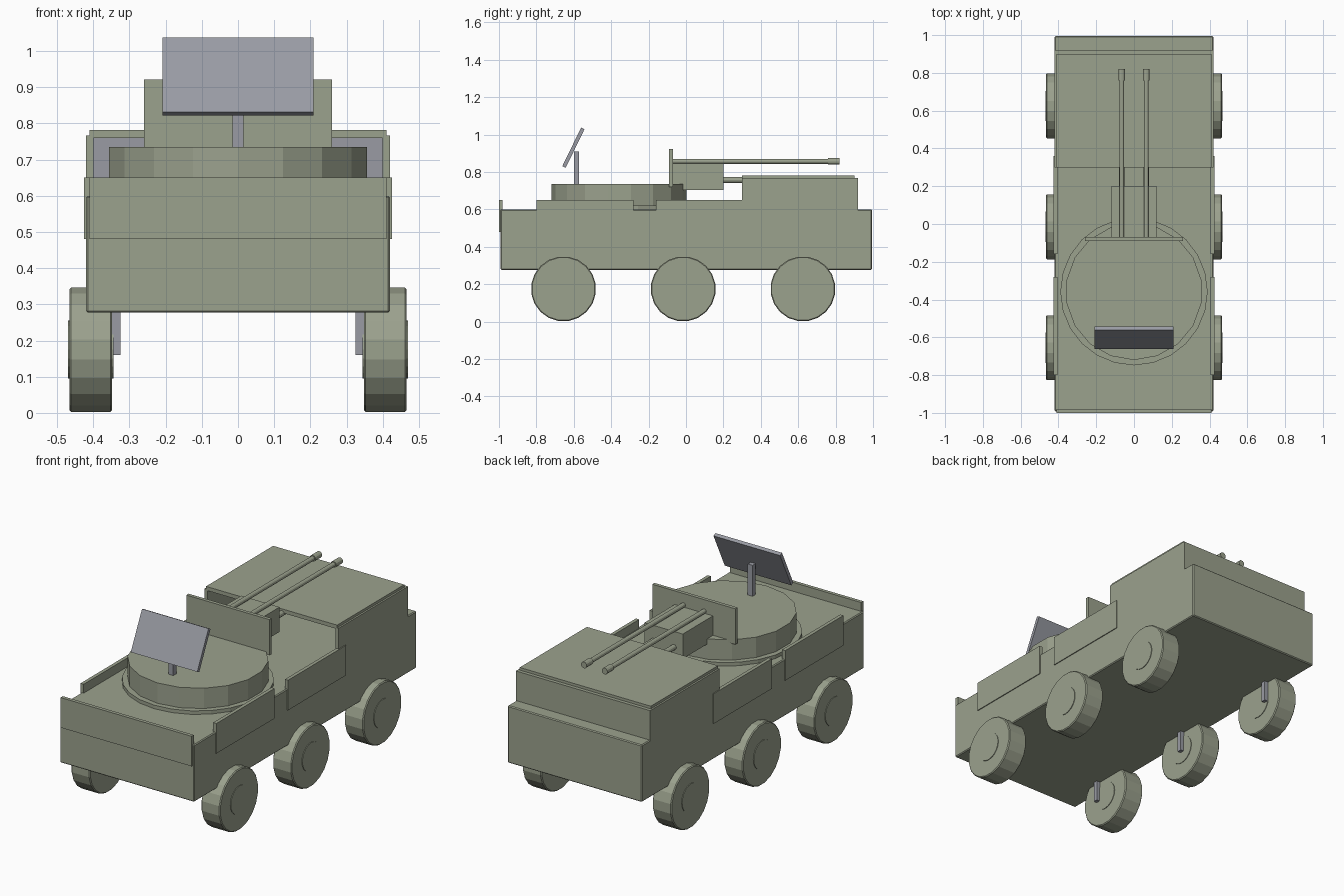
import bpy, math
from mathutils import Matrix

if "Cube" in bpy.data.objects:
    bpy.data.objects.remove(bpy.data.objects["Cube"])


def material(name, rgb):
    m = bpy.data.materials.new(name)
    m.diffuse_color = (*rgb, 1)
    m.use_nodes = True
    m.node_tree.nodes["Principled BSDF"].inputs["Base Color"].default_value = m.diffuse_color
    return m


OLIVE = material("olive_paint", (0.33, 0.36, 0.27))
STEEL = material("grey_steel", (0.32, 0.33, 0.37))


def finish(name, mat, bevel):
    o = bpy.context.object
    o.name = name
    o.data.materials.append(mat)
    if bevel:
        b = o.modifiers.new("bevel", 'BEVEL')
        b.width, b.segments = bevel, 1
    return o


def box(name, x, y, z, mat=OLIVE, bevel=0):
    """Box from (min, max) ranges on each axis."""
    bpy.ops.mesh.primitive_cube_add(size=1)
    o = finish(name, mat, bevel)
    o.data.transform(Matrix.Diagonal((x[1] - x[0], y[1] - y[0], z[1] - z[0], 1)))
    o.location = [(r[0] + r[1]) / 2 for r in (x, y, z)]
    return o


def cyl(name, r, depth, loc, axis='Z', sides=18, mat=OLIVE, bevel=0, turn=0):
    bpy.ops.mesh.primitive_cylinder_add(radius=r, depth=depth, vertices=sides)
    o = finish(name, mat, bevel)
    o.data.transform(Matrix.Rotation(turn, 4, 'Z'))
    if axis == 'X':
        o.data.transform(Matrix.Rotation(math.pi / 2, 4, 'Y'))
    elif axis == 'Y':
        o.data.transform(Matrix.Rotation(math.pi / 2, 4, 'X'))
    o.location = loc
    return o


def span(side, a, b):
    """Mirror an x range to the given side."""
    return sorted((side * a, side * b))


# Hull and raised front plate
box("hull", (-0.42, 0.42), (-0.992, 0.995), (0.277, 0.60), bevel=0.005)
box("front_plate", (-0.41, 0.41), (-1.0, -0.98), (0.48, 0.65))

# Open-fronted rear compartment
box("compartment_roof", (-0.41, 0.41), (0.30, 0.90), (0.76, 0.782))
box("compartment_rear_wall", (-0.42, 0.42), (0.90, 0.92), (0.59, 0.767))
box("compartment_bulkhead", (-0.40, 0.40), (0.88, 0.90), (0.59, 0.765), STEEL)

for s, side in ((-1, "left"), (1, "right")):
    box(side + "_compartment_wall", span(s, 0.40, 0.42), (0.30, 0.91), (0.59, 0.767))
    # Side armour panels
    box(side + "_front_panel", span(s, 0.405, 0.425), (-0.80, -0.28), (0.48, 0.65))
    box(side + "_middle_panel", span(s, 0.405, 0.425), (-0.16, 0.36), (0.48, 0.65))
    # Wheels, hubs and suspension struts
    for i, y in enumerate((-0.655, -0.015, 0.625), 1):
        cyl(f"{side}_wheel_{i}", 0.174, 0.118, (s * 0.407, y, 0.175), 'X', 20,
            bevel=0.005, turn=math.pi / 20)
        cyl(f"{side}_hub_{i}", 0.08, 0.125, (s * 0.407, y, 0.175), 'X', 20)
    for i, y in enumerate((-0.71, -0.01, 0.69), 1):
        box(f"{side}_strut_{i}", span(s, 0.325, 0.35), (y - 0.0125, y + 0.0125),
            (0.16, 0.30), STEEL)
    # Twin guns
    x = s * 0.065
    cyl(side + "_barrel", 0.013, 0.87, (x, 0.365, 0.857), 'Y', 12)
    cyl(side + "_muzzle", 0.018, 0.06, (x, 0.79, 0.857), 'Y', 12)
    cyl(side + "_recoil_tube", 0.015, 0.22, (x, 0.21, 0.757), 'Y', 12)

# Turret, gun housing and shield
cyl("turret_ring", 0.39, 0.03, (0, -0.358, 0.605), sides=24)
cyl("turret", 0.362, 0.125, (0, -0.358, 0.6725), sides=18)
box("gun_housing", (-0.12, 0.12), (-0.08, 0.20), (0.705, 0.845))
box("gun_shield", (-0.26, 0.26), (-0.09, -0.07), (0.72, 0.922))

# Radar on its post
box("radar_post", (-0.015, 0.015), (-0.60, -0.573), (0.73, 0.91), STEEL)
radar = box("radar_panel", (-0.208, 0.208), (-0.612, -0.592), (0.815, 1.045), STEEL)
radar.rotation_euler.x = math.radians(-26)
